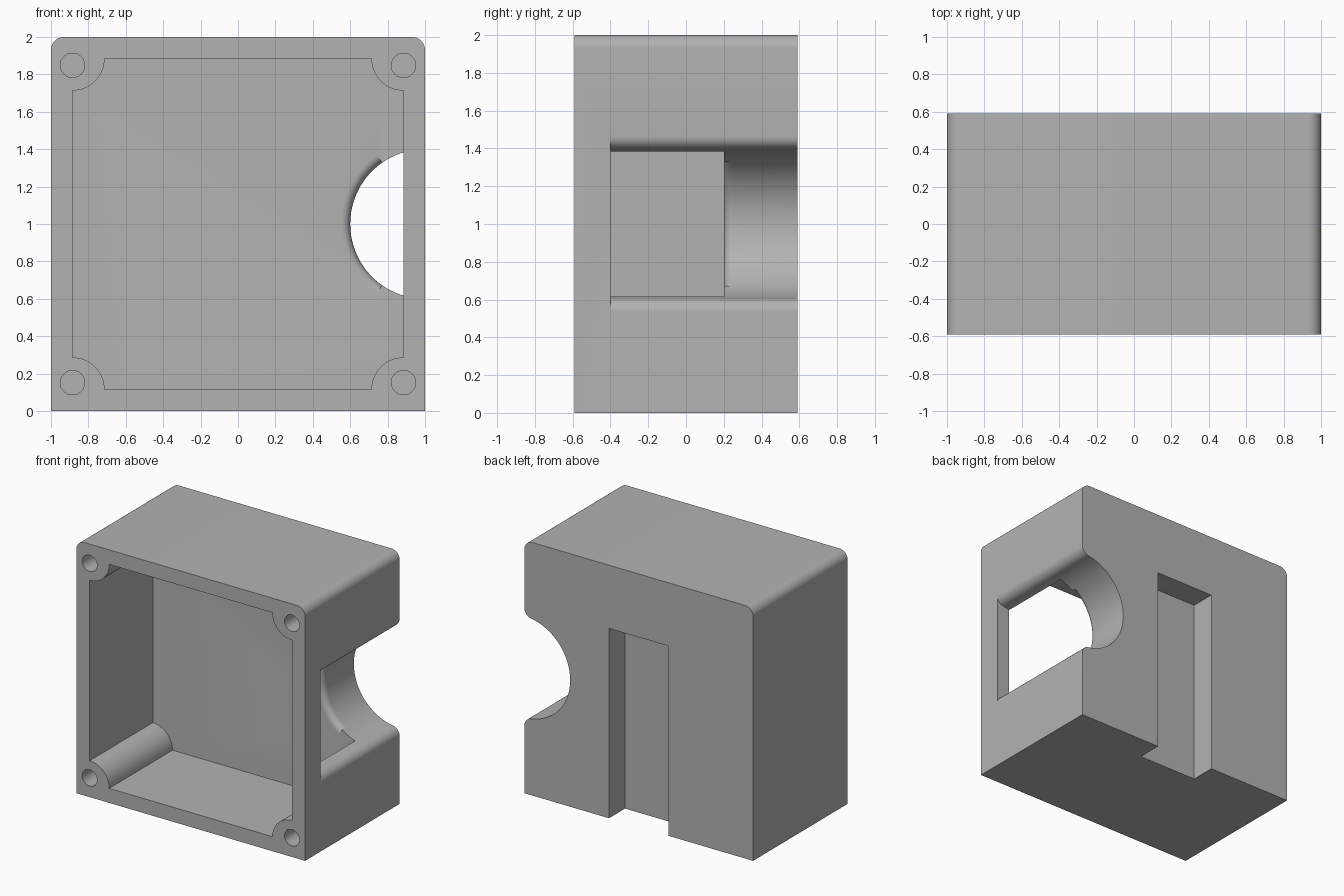
import bpy, bmesh
from math import cos, sin, pi, radians, sqrt, asin

if "Cube" in bpy.data.objects:
    bpy.data.objects.remove(bpy.data.objects["Cube"])

grey = bpy.data.materials.new("plain_grey")
grey.use_nodes = True
grey.diffuse_color = (0.45, 0.45, 0.45, 1)
grey.node_tree.nodes["Principled BSDF"].inputs["Base Color"].default_value = grey.diffuse_color


def arc(cx, cz, r, a0, a1, n):
    """Points on an arc in the x-z plane, angles in degrees."""
    angles = [radians(a0 + (a1 - a0) * i / n) for i in range(n + 1)]
    return [(cx + r * cos(a), cz + r * sin(a)) for a in angles]


def loft(name, rings):
    """Closed solid through a row of matching rings."""
    bm = bmesh.new()
    rows = [[bm.verts.new(p) for p in ring] for ring in rings]
    for a, b in zip(rows, rows[1:]):
        for i in range(len(a)):
            j = (i + 1) % len(a)
            bm.faces.new((a[i], a[j], b[j], b[i]))
    bm.faces.new(rows[0])
    bm.faces.new(rows[-1])
    bmesh.ops.recalc_face_normals(bm, faces=bm.faces)
    mesh = bpy.data.meshes.new(name)
    bm.to_mesh(mesh)
    bm.free()
    mesh.materials.append(grey)
    obj = bpy.data.objects.new(name, mesh)
    bpy.context.collection.objects.link(obj)
    return obj


def prism(name, outline, y0, y1):
    return loft(name, [[(x, y, z) for x, z in outline] for y in (y0, y1)])


def cut(target, cutter):
    bpy.context.view_layer.objects.active = target
    mod = target.modifiers.new("cut", "BOOLEAN")
    mod.operation, mod.solver, mod.object = "DIFFERENCE", "EXACT", cutter
    bpy.ops.object.modifier_apply(modifier=mod.name)
    bpy.data.objects.remove(cutter)


FRONT, BACK, FLOOR = -0.59, 0.59, 0.2   # outer faces and cavity floor along y
INNER = 0.885                           # cavity half size, also screw hole offset
CORNERS = ((1, 1), (-1, 1), (-1, -1), (1, -1))

# Body with rounded top edges
ROUND = 0.07
body = prism("enclosure_body",
             [(-1, 0), (1, 0)]
             + arc(1 - ROUND, 2 - ROUND, ROUND, 0, 90, 12)
             + arc(ROUND - 1, 2 - ROUND, ROUND, 90, 180, 12), FRONT, BACK)

# Cavity open to the front, leaving a quarter-round post in each corner
outline = []
for k, (sx, sz) in enumerate(CORNERS):
    start = 270 + 90 * k
    outline += arc(sx * INNER, 1 + sz * INNER, 0.172, start, start - 90, 16)
cut(body, prism("cavity_cutter", outline, FRONT - 0.1, FLOOR))

# Round notch in the left side, blended into the side face
R, F = 0.4, 0.07
rise = sqrt((R + F) ** 2 - F ** 2)
tilt = asin(F / (R + F)) * 180 / pi
outline = ([(1.2, 1 + rise)]
           + arc(1 - F, 1 + rise, F, 0, tilt - 90, 10)
           + arc(1, 1, R, 90 + tilt, 270 - tilt, 64)[1:-1]
           + arc(1 - F, 1 - rise, F, 90 - tilt, 0, 10)
           + [(1.2, 1 - rise)])
cut(body, prism("notch_cutter", outline, -0.4, BACK + 0.1))

# Rounded inner lip where the notch meets the cavity floor
LIP = 0.05
section = [(R + LIP - LIP * cos(a), FLOOR + LIP - LIP * sin(a))
           for a in (i * pi / 16 for i in range(9))]
section += [(R + LIP, FLOOR - 0.05), (R - 0.03, FLOOR - 0.05), (R - 0.03, FLOOR + LIP)]
rings = []
for i in range(41):
    a = radians(125 + 110 * i / 40)
    rings.append([(1 + r * cos(a), y, 1 + r * sin(a)) for r, y in section])
cut(body, loft("lip_cutter", rings))

# Slot in the back, open at the bottom
cut(body, prism("slot_cutter", [(-0.26, -0.1), (0.26, -0.1), (0.26, 1.5), (-0.26, 1.5)],
                BACK - 0.2, BACK + 0.1))

# Screw holes in the four posts
for sx, sz in CORNERS:
    hole = arc(sx * INNER, 1 + sz * 0.848, 0.065, 0, 360, 32)[:-1]
    cut(body, prism("screw_hole_cutter", hole, FRONT - 0.1, FRONT + 0.6))

# Smooth the rounded parts, keep hard edges sharp
bpy.ops.object.select_all(action="DESELECT")
body.select_set(True)
bpy.context.view_layer.objects.active = body
bpy.ops.object.shade_smooth_by_angle(angle=radians(30))
